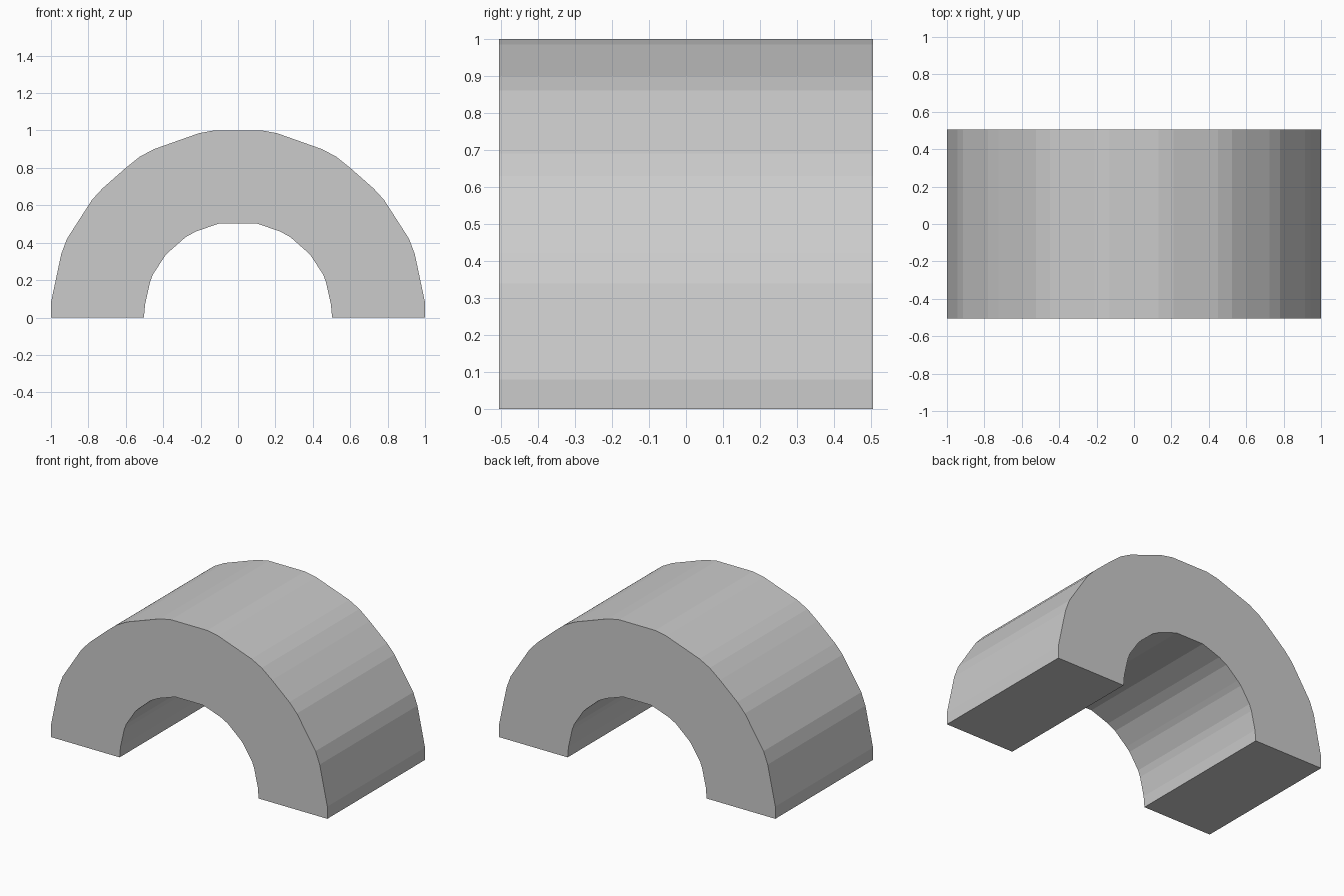
import bpy
import bmesh

if "Cube" in bpy.data.objects:
    bpy.data.objects.remove(bpy.data.objects["Cube"])

HALF_DEPTH = 0.505

# Right half of the arch profile (x, z), from the foot up to the crown
outer = [(1.0, 0), (1.0, 0.08), (0.945, 0.34), (0.915, 0.42), (0.78, 0.63),
         (0.725, 0.69), (0.60, 0.80), (0.525, 0.86), (0.45, 0.90),
         (0.21, 0.985), (0.13, 1.0)]
inner = [(0.503, 0), (0.497, 0.07), (0.47, 0.19), (0.455, 0.23), (0.39, 0.33),
         (0.365, 0.355), (0.28, 0.43), (0.225, 0.46), (0.10, 0.503)]


def mirrored(points):
    """Continue a half profile over the crown and down the left side."""
    return points + [(-x, z) for x, z in reversed(points)]


# Arch: one closed profile extruded front to back
profile = mirrored(outer) + mirrored(inner)[::-1]
bm = bmesh.new()
face = bm.faces.new([bm.verts.new((x, -HALF_DEPTH, z)) for x, z in profile])
result = bmesh.ops.extrude_face_region(bm, geom=[face], use_keep_orig=True)
back = [v for v in result["geom"] if isinstance(v, bmesh.types.BMVert)]
bmesh.ops.translate(bm, verts=back, vec=(0, 2 * HALF_DEPTH, 0))
bmesh.ops.recalc_face_normals(bm, faces=bm.faces)

mesh = bpy.data.meshes.new("arch_block")
bm.to_mesh(mesh)
bm.free()
arch = bpy.data.objects.new("arch_block", mesh)
bpy.context.collection.objects.link(arch)
